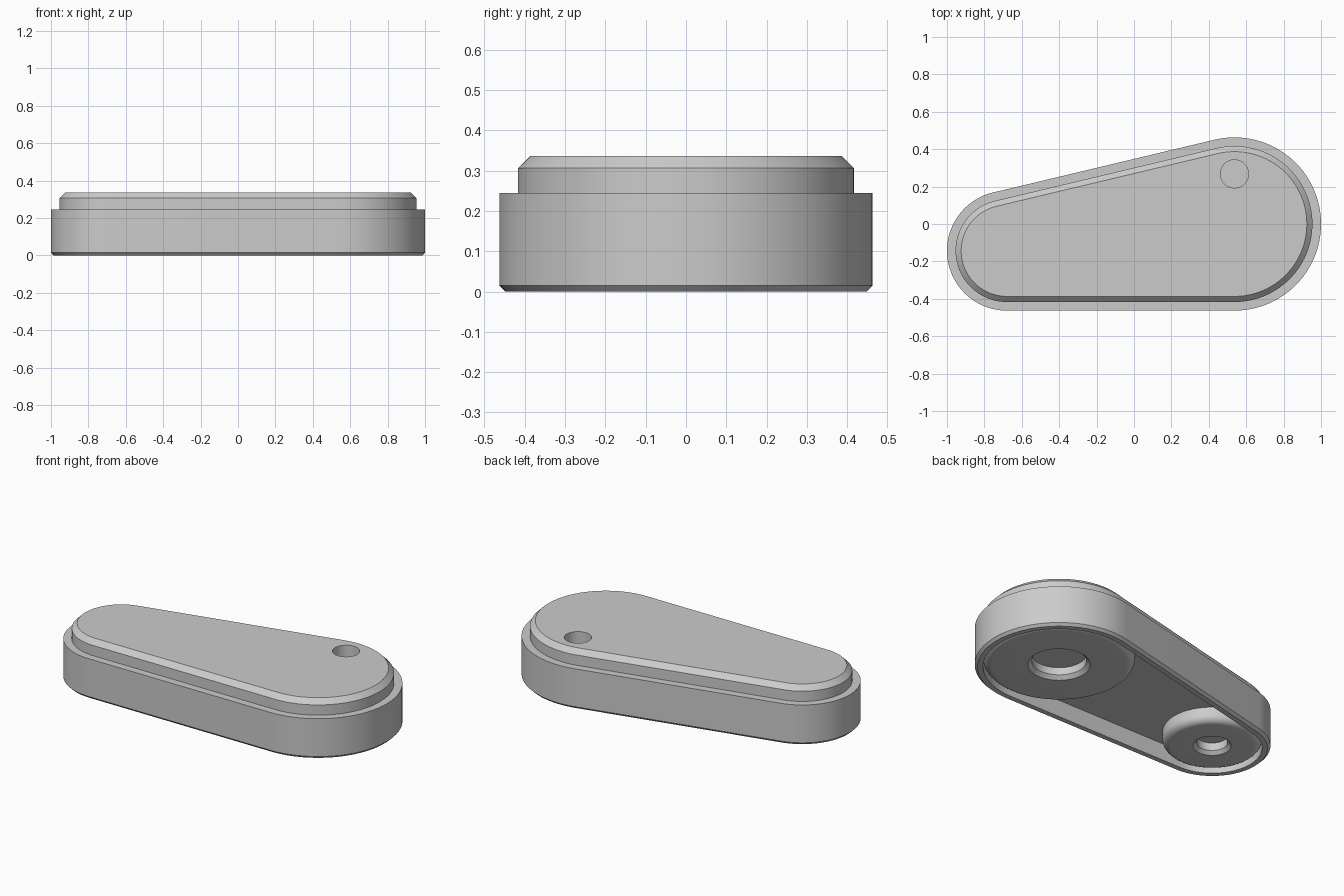
import bpy, bmesh
from math import cos, sin, pi, atan2, acos, hypot, radians

cube = bpy.data.objects.get("Cube")
if cube:
    bpy.data.objects.remove(cube, do_unlink=True)

grey = bpy.data.materials.new("plain_grey")
grey.use_nodes = True
grey.diffuse_color = (0.6, 0.6, 0.6, 1)
grey.node_tree.nodes["Principled BSDF"].inputs["Base Color"].default_value = (0.6, 0.6, 0.6, 1)

BIG = (0.537, 0.0, 0.463)       # centre x, y and radius of the wide end
SMALL = (-0.68, -0.143, 0.32)   # same for the narrow end
FLOOR = 0.103                   # height of the underside recess
WALL = 0.046


def arc(circle, inset, start, end, steps):
    x, y, r = circle
    angles = [start + (end - start) * i / steps for i in range(steps + 1)]
    return [(x + (r - inset) * cos(a), y + (r - inset) * sin(a)) for a in angles]


def outline(inset):
    """Belt shape around both ends, counter-clockwise."""
    dx, dy = SMALL[0] - BIG[0], SMALL[1] - BIG[1]
    axis = atan2(dy, dx) % (2 * pi)
    spread = acos((BIG[2] - SMALL[2]) / hypot(dx, dy))
    return (arc(BIG, inset, axis + spread - 2 * pi, axis - spread, 64)
            + arc(SMALL, inset, axis - spread, axis + spread, 48))


def loft(name, rings):
    """Skin a list of point rings and cap both ends."""
    bm = bmesh.new()
    loops = [[bm.verts.new(p) for p in ring] for ring in rings]
    n = len(loops[0])
    bm.faces.new(loops[0])
    bm.faces.new(loops[-1])
    for a, b in zip(loops, loops[1:]):
        for i in range(n):
            j = (i + 1) % n
            bm.faces.new((a[i], a[j], b[j], b[i]))
    bmesh.ops.recalc_face_normals(bm, faces=bm.faces)
    mesh = bpy.data.meshes.new(name)
    bm.to_mesh(mesh)
    bm.free()
    mesh.materials.append(grey)
    obj = bpy.data.objects.new(name, mesh)
    bpy.context.collection.objects.link(obj)
    return obj


def smooth(obj):
    bpy.ops.object.select_all(action="DESELECT")
    obj.select_set(True)
    bpy.context.view_layer.objects.active = obj
    bpy.ops.object.shade_smooth_by_angle(angle=radians(25))


def circle_ring(x, y, r, z, n=72):
    return [(x + r * cos(2 * pi * i / n), y + r * sin(2 * pi * i / n), z) for i in range(n)]


# Stepped housing: recess floor, rim, outer wall, ledge and bevelled lid
steps = [(WALL, FLOOR), (WALL, 0), (0.015, 0), (0, 0.015), (0, 0.244),
         (WALL, 0.244), (WALL, 0.306), (0.076, 0.336)]
housing = loft("housing", [[(x, y, z) for x, y in outline(i)] for i, z in steps])

# Blind pin hole in the lid
cutter = loft("pin_hole_cutter", [circle_ring(BIG[0], 0.268, 0.075, z) for z in (0.18, 0.4)])
cutter.hide_render = True
hole = housing.modifiers.new("pin_hole", "BOOLEAN")
hole.operation = "DIFFERENCE"
hole.solver = "EXACT"
hole.object = cutter
bpy.context.view_layer.objects.active = housing
bpy.ops.object.modifier_apply(modifier="pin_hole")
bpy.data.objects.remove(cutter, do_unlink=True)
smooth(housing)


# Underside bosses with rounded edge and chamfered blind bore
def boss(name, end, bore, chamfer, depth=0.067, face=0.015, fillet=0.045):
    x, y, r = end
    r -= WALL + 0.001
    profile = [(bore, face + depth), (bore, face + chamfer), (bore + chamfer, face)]
    profile += [(r - fillet + fillet * sin(t * pi / 16), face + fillet - fillet * cos(t * pi / 16))
                for t in range(9)]
    profile.append((r, FLOOR + 0.005))
    smooth(loft(name, [circle_ring(x, y, pr, pz) for pr, pz in profile]))


boss("wide_boss", BIG, 0.15, 0.022)
boss("narrow_boss", SMALL, 0.085, 0.02)
